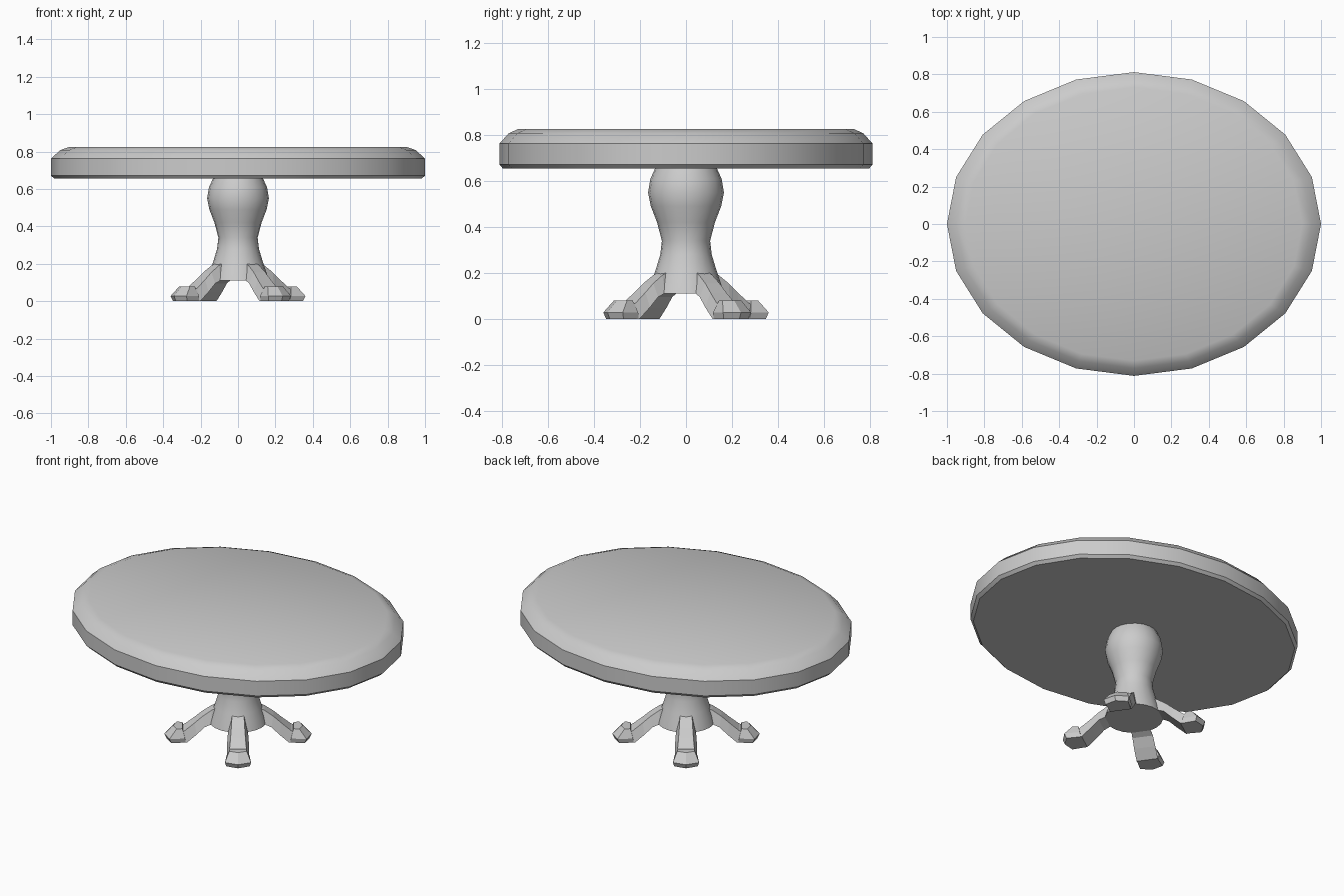
import bpy, bmesh
from math import cos, sin, pi, radians

if "Cube" in bpy.data.objects:
    bpy.data.objects.remove(bpy.data.objects["Cube"])


def make_object(name, rings, smooth=None):
    """Skin a stack of equal-length vertex rings and cap both ends."""
    bm = bmesh.new()
    loops = [[bm.verts.new(p) for p in ring] for ring in rings]
    n = len(loops[0])
    for a, b in zip(loops, loops[1:]):
        for i in range(n):
            j = (i + 1) % n
            bm.faces.new((a[i], a[j], b[j], b[i]))
    bm.faces.new(loops[0][::-1])
    bm.faces.new(loops[-1])
    bmesh.ops.recalc_face_normals(bm, faces=bm.faces)
    mesh = bpy.data.meshes.new(name)
    bm.to_mesh(mesh)
    bm.free()
    obj = bpy.data.objects.new(name, mesh)
    bpy.context.collection.objects.link(obj)
    if smooth:
        bpy.ops.object.select_all(action='DESELECT')
        obj.select_set(True)
        bpy.context.view_layer.objects.active = obj
        bpy.ops.object.shade_smooth_by_angle(angle=radians(smooth))
    return obj


def lathe(name, profile, sides, y_scale=1.0, smooth=35):
    rings = [[(r * cos(2 * pi * i / sides), r * y_scale * sin(2 * pi * i / sides), z)
              for i in range(sides)] for r, z in profile]
    return make_object(name, rings, smooth)


# Oval table top
lathe("table_top", [(0.982, 0.655), (1, 0.672), (1, 0.763), (0.95, 0.808), (0.90, 0.826)],
      20, 0.812)

# Turned pedestal
lathe("pedestal", [(0.165, 0.11), (0.15, 0.16), (0.133, 0.21), (0.112, 0.28), (0.105, 0.34),
                   (0.126, 0.42), (0.153, 0.49), (0.165, 0.55), (0.155, 0.61), (0.132, 0.66)],
      20, smooth=40)

# Leg sections: top radius, top z, bottom radius, bottom z, top half width, bottom half width
leg = [(0.10, 0.215, 0.10, 0.112, 0.033, 0.05),
       (0.15, 0.19, 0.15, 0.112, 0.035, 0.055),
       (0.20, 0.155, 0.19, 0.095, 0.038, 0.06),
       (0.245, 0.115, 0.235, 0.05, 0.042, 0.062),
       (0.30, 0.07, 0.29, 0.0, 0.048, 0.062),
       (0.34, 0.05, 0.34, 0.0, 0.045, 0.06)]
leg_rings = [[(rt, -wt, zt), (rt, wt, zt), (rb, wb, zb), (rb, -wb, zb)]
             for rt, zt, rb, zb, wt, wb in leg]

# Toe layers: z, back radius, back half width, front radius, front half width, tip radius
toe = [(0.0, 0.295, 0.06, 0.378, 0.066, 0.405),
       (0.028, 0.30, 0.066, 0.388, 0.074, 0.417),
       (0.08, 0.315, 0.045, 0.348, 0.05, 0.366)]
toe_rings = [[(b, -bw, z), (f, -fw, z), (t, 0, z), (f, fw, z), (b, bw, z)]
             for z, b, bw, f, fw, t in toe]

# Four legs with feet, turned around the pedestal
for k in range(4):
    turn = radians(-55 + 90 * k)
    for name, rings in (("leg", leg_rings), ("foot", toe_rings)):
        part = make_object(f"{name}_{k + 1}", rings)
        part.rotation_euler.z = turn
